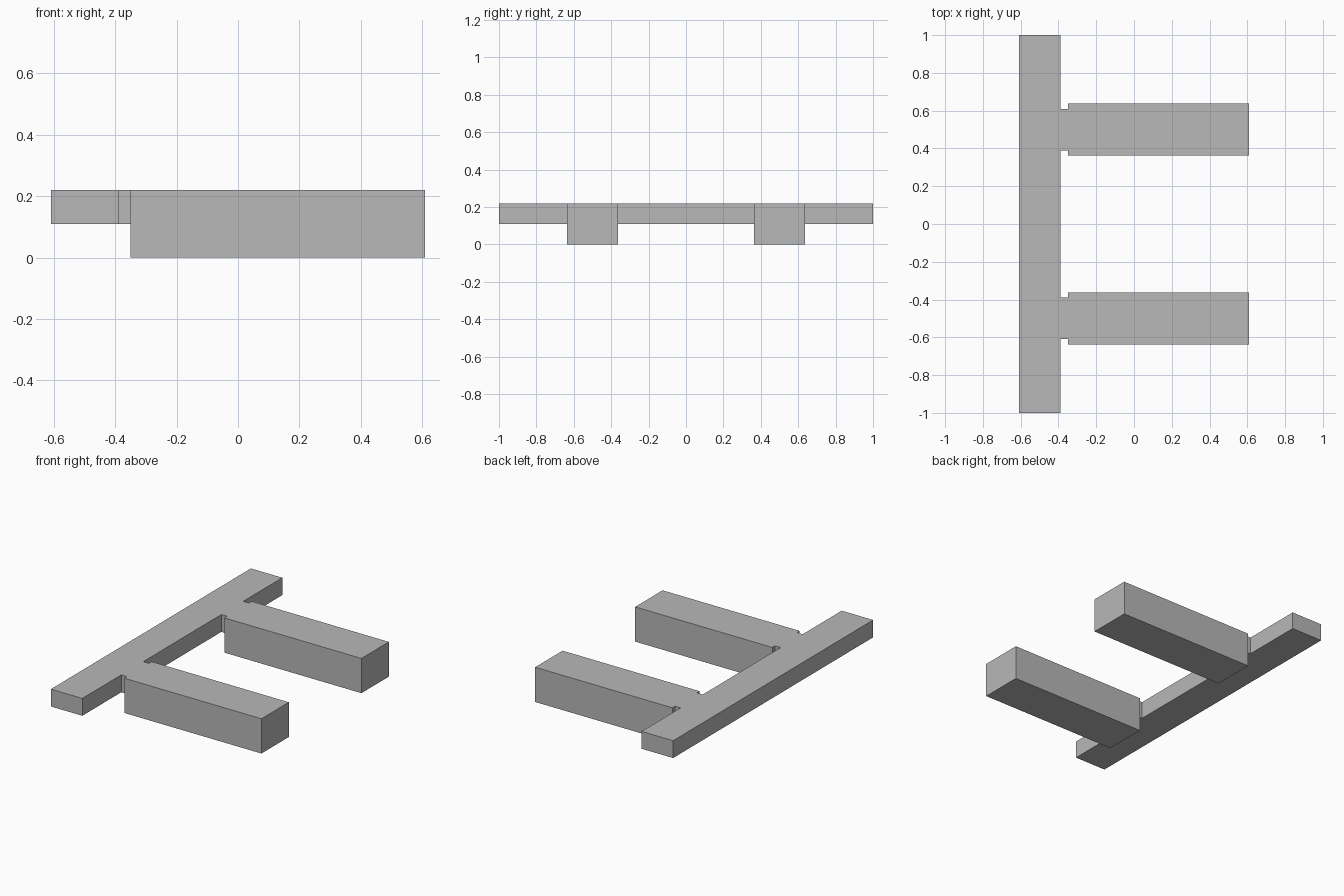
import bpy
import bmesh

cube = bpy.data.objects.get("Cube")
if cube:
    bpy.data.objects.remove(cube, do_unlink=True)

grey = bpy.data.materials.new("plain grey")
grey.use_nodes = True
colour = (0.48, 0.48, 0.48, 1)
grey.diffuse_color = colour
grey.node_tree.nodes["Principled BSDF"].inputs["Base Color"].default_value = colour

TOP = 0.22
BACK, BAR_FRONT, ARM_START, ARM_END = -0.61, -0.39, -0.35, 0.61
ARM_Y, NECK_HALF, ARM_HALF = 0.5, 0.11, 0.137


def extrude_outline(name, outline, bottom, top):
    """Make a flat-faced solid from a counter-clockwise plan outline."""
    bm = bmesh.new()
    base = bm.faces.new([bm.verts.new((x, y, bottom)) for x, y in outline])
    result = bmesh.ops.extrude_face_region(bm, geom=[base], use_keep_orig=True)
    raised = [v for v in result["geom"] if isinstance(v, bmesh.types.BMVert)]
    bmesh.ops.translate(bm, verts=raised, vec=(0, 0, top - bottom))
    bmesh.ops.recalc_face_normals(bm, faces=bm.faces)
    mesh = bpy.data.meshes.new(name)
    bm.to_mesh(mesh)
    bm.free()
    mesh.materials.append(grey)
    obj = bpy.data.objects.new(name, mesh)
    bpy.context.collection.objects.link(obj)
    return obj


# Cross bar with a short neck towards each arm, mirrored across y = 0
half = [(BAR_FRONT, ARM_Y - NECK_HALF), (ARM_START, ARM_Y - NECK_HALF),
        (ARM_START, ARM_Y + NECK_HALF), (BAR_FRONT, ARM_Y + NECK_HALF),
        (BAR_FRONT, 1), (BACK, 1)]
mirrored = [(x, -y) for x, y in reversed(half)]
extrude_outline("cross_bar", half + mirrored, TOP / 2, TOP)

# Two deep arms
for name, side in (("front_arm", -1), ("back_arm", 1)):
    low, high = side * ARM_Y - ARM_HALF, side * ARM_Y + ARM_HALF
    extrude_outline(name, [(ARM_START, low), (ARM_END, low),
                           (ARM_END, high), (ARM_START, high)], 0, TOP)
